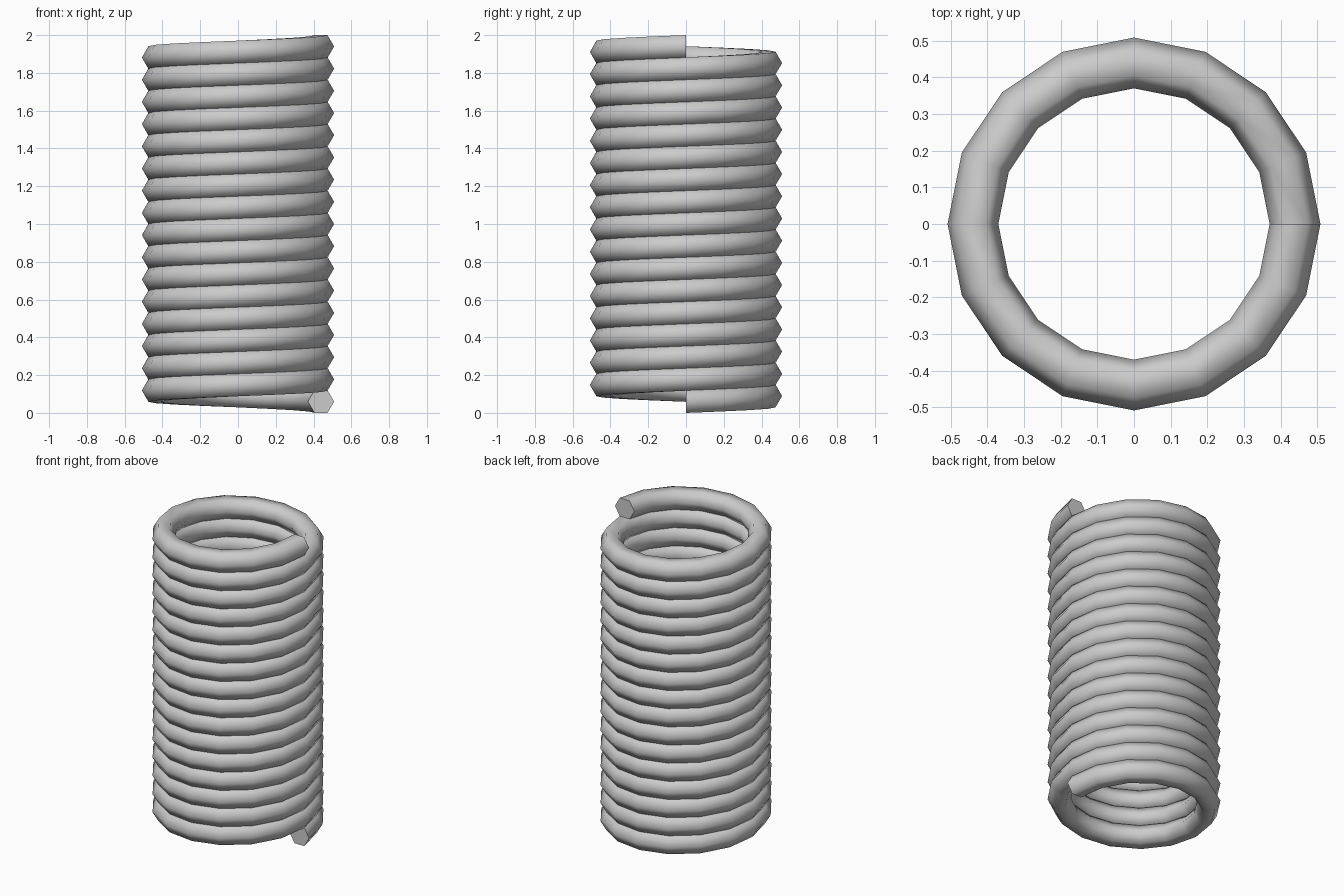
import bpy, bmesh, math

if "Cube" in bpy.data.objects:
    bpy.data.objects.remove(bpy.data.objects["Cube"])

TURNS, STEPS, SIDES = 16, 16, 6
COIL_R, WIRE_R = 0.4395, 0.0693
HALF_H = WIRE_R * math.sin(math.radians(60))
PITCH = (2 - 2 * HALF_H) / TURNS


def section(bm, i):
    """Hexagonal wire section at step i along the helix."""
    a = 2 * math.pi * i / STEPS
    z0 = HALF_H + PITCH * i / STEPS
    ring = []
    for k in range(SIDES):
        t = 2 * math.pi * k / SIDES
        r = COIL_R + WIRE_R * math.cos(t)
        ring.append(bm.verts.new((r * math.cos(a), r * math.sin(a),
                                  z0 + WIRE_R * math.sin(t))))
    return ring


# Coil spring: wire swept upward, counterclockwise, with capped ends
bm = bmesh.new()
rings = [section(bm, i) for i in range(TURNS * STEPS + 1)]
for a, b in zip(rings, rings[1:]):
    for k in range(SIDES):
        n = (k + 1) % SIDES
        bm.faces.new((a[k], a[n], b[n], b[k]))
bm.faces.new(rings[0])
bm.faces.new(rings[-1])
bmesh.ops.recalc_face_normals(bm, faces=bm.faces)
mesh = bpy.data.meshes.new("coil_spring")
bm.to_mesh(mesh)
bm.free()

spring = bpy.data.objects.new("coil_spring", mesh)
bpy.context.collection.objects.link(spring)
bpy.context.view_layer.objects.active = spring
spring.select_set(True)
# Smooth wire, crisp end caps
bpy.ops.object.shade_smooth_by_angle(angle=math.radians(70))
